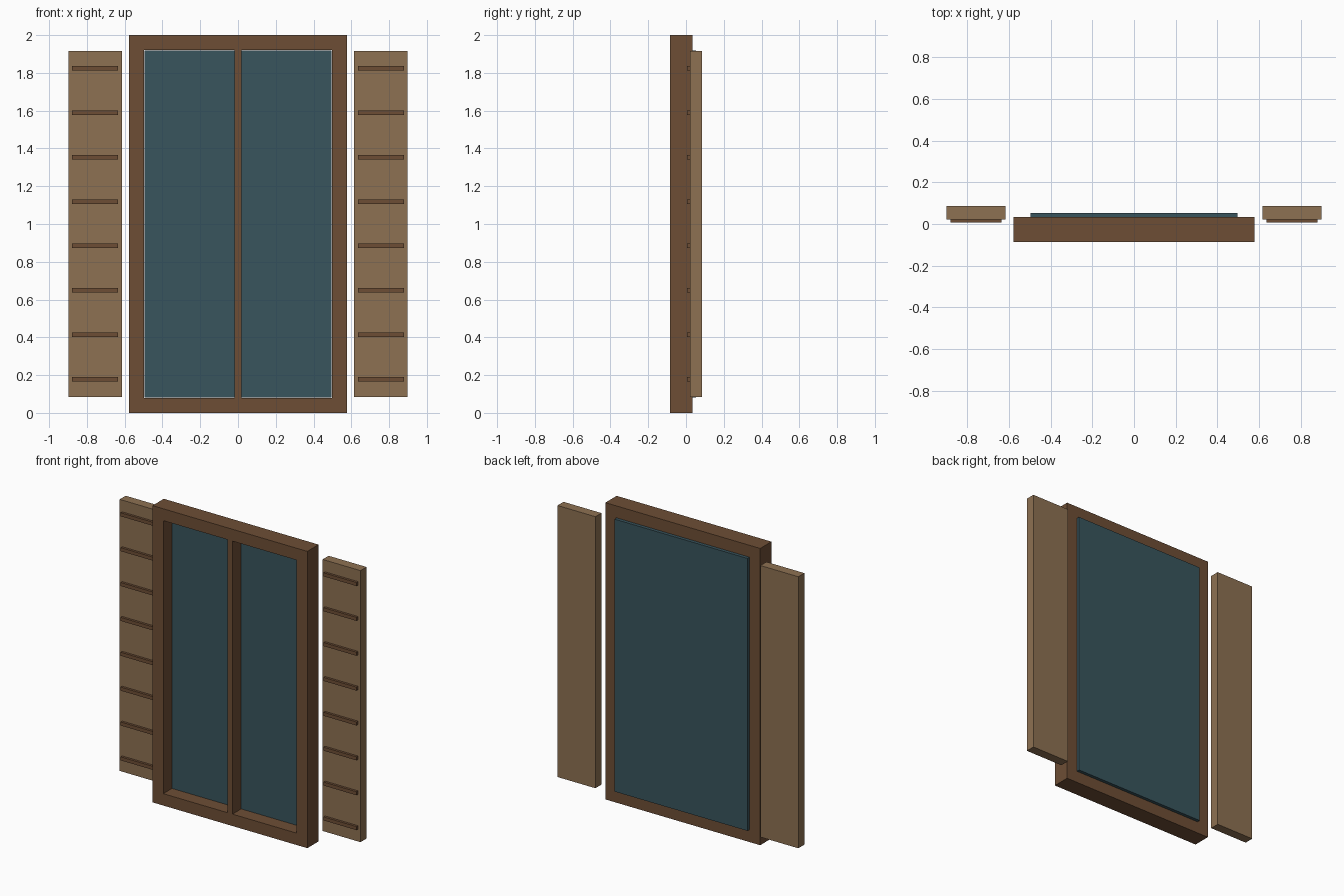
import bpy, bmesh

if "Cube" in bpy.data.objects:
    bpy.data.objects.remove(bpy.data.objects["Cube"])


def material(name, rgb):
    m = bpy.data.materials.new(name)
    m.diffuse_color = (*rgb, 1)
    m.use_nodes = True
    m.node_tree.nodes["Principled BSDF"].inputs["Base Color"].default_value = m.diffuse_color
    return m


DARK = material("dark_wood", (0.155, 0.076, 0.036))
LIGHT = material("light_wood", (0.27, 0.165, 0.085))
GLASS = material("glass", (0.04, 0.09, 0.11))


def finish(name, bm, mat):
    bmesh.ops.recalc_face_normals(bm, faces=bm.faces)
    mesh = bpy.data.meshes.new(name)
    bm.to_mesh(mesh)
    bm.free()
    mesh.materials.append(mat)
    ob = bpy.data.objects.new(name, mesh)
    bpy.context.collection.objects.link(ob)
    return ob


def box(name, x, y, z, mat):
    """Box from (min, max) ranges."""
    bm = bmesh.new()
    bmesh.ops.create_cube(bm, size=1)
    for v in bm.verts:
        for i, (a, b) in enumerate((x, y, z)):
            v.co[i] = a if v.co[i] < 0 else b
    return finish(name, bm, mat)


# Window frame: one seamless rectangular ring
W, IW, H, T = 0.577, 0.497, 2.0, 0.08
Y0, Y1 = -0.086, 0.034
bm = bmesh.new()


def loop(w, z0, z1, y):
    return [bm.verts.new((x, y, z)) for x, z in ((-w, z0), (w, z0), (w, z1), (-w, z1))]


rings = [loop(W, 0, H, Y0), loop(W, 0, H, Y1), loop(IW, T, H - T, Y1), loop(IW, T, H - T, Y0)]
for a, b in zip(rings, rings[1:] + rings[:1]):
    for i in range(4):
        j = (i + 1) % 4
        bm.faces.new((a[i], a[j], b[j], b[i]))
finish("window_frame", bm, DARK)

# Glass pane, standing slightly proud of the frame's back
box("glass_pane", (-0.495, 0.495), (0.003, 0.053), (0.082, 1.918), GLASS)

# Central mullion
box("mullion", (-0.019, 0.019), (Y0, 0.03), (T, H - T), DARK)

# Shutters with slats on both sides
for side, s in (("left", -1), ("right", 1)):
    box(side + "_shutter", sorted((s * 0.615, s * 0.898)), (0.022, 0.086), (0.085, 1.915), LIGHT)
    for i in range(8):
        z = 0.179 + i * 0.235
        box(f"{side}_shutter_slat_{i + 1}", sorted((s * 0.634, s * 0.879)),
            (0.006, 0.026), (z - 0.012, z + 0.012), DARK)
